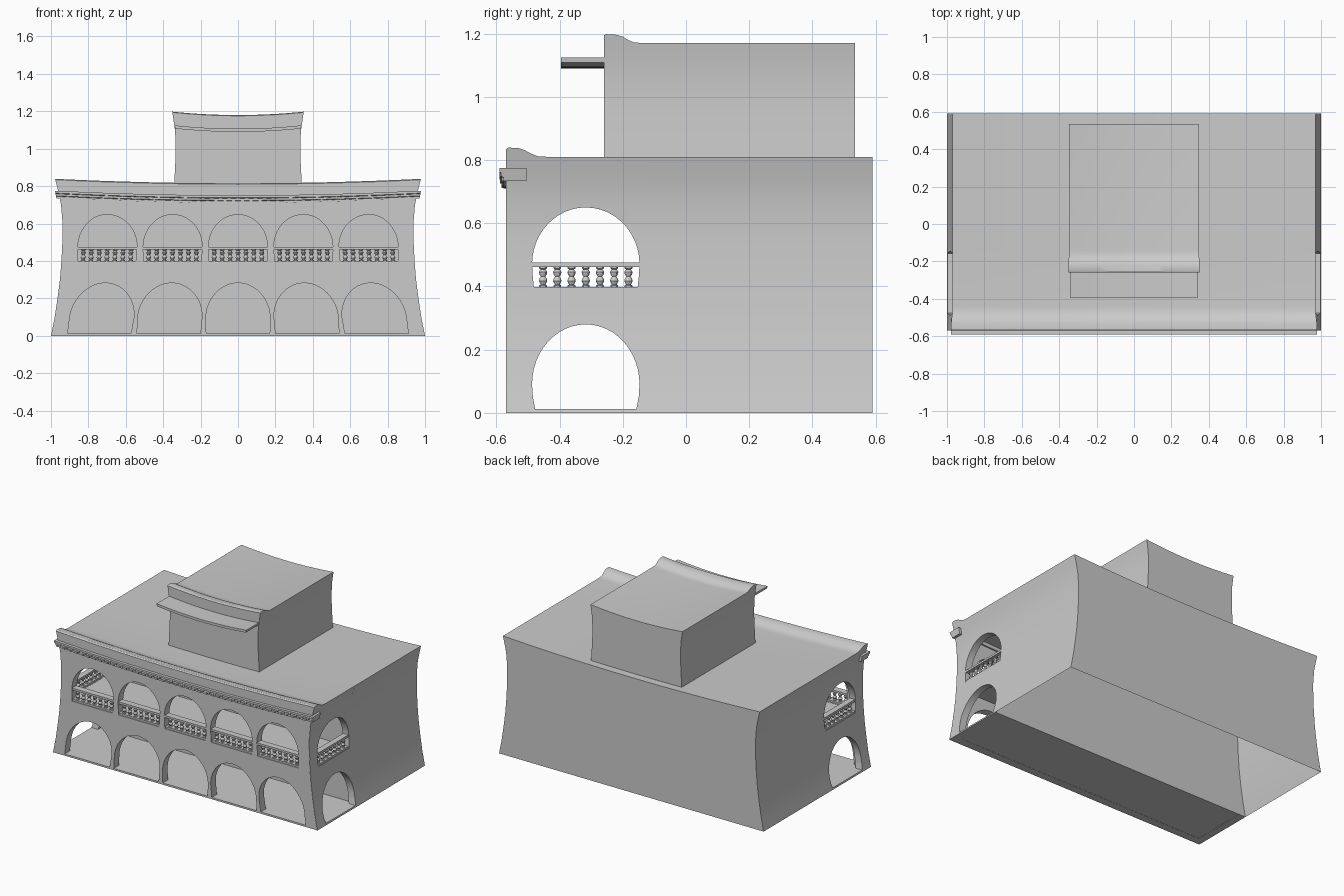
import bpy, bmesh, math
from mathutils import Vector

if "Cube" in bpy.data.objects:
    bpy.data.objects.remove(bpy.data.objects["Cube"])

# ---- gentle cartoon warp: waisted sides and sagging roof lines ----
HALL = [(0, 1.0), (.1, .98), (.2, .965), (.3, .952), (.4, .944), (.5, .939),
        (.6, .938), (.7, .946), (.78, .963), (.84, .978)]
TOWER = [(.75, .345), (.85, .339), (.95, .334), (1.03, .333), (1.1, .337), (1.2, .352)]


def lerp(table, z):
    for (z0, a), (z1, b) in zip(table, table[1:]):
        if z <= z1:
            return a + (b - a) * max(0, (z - z0) / (z1 - z0))
    return table[-1][1]


def smooth(a, b, t):
    t = min(1, max(0, (t - a) / (b - a)))
    return t * t * (3 - 2 * t)


def warp_hall(v):
    sag = .024 * smooth(.64, .74, v.z) * (1 - min(1, v.x * v.x))
    return Vector((v.x * lerp(HALL, v.z), v.y, v.z - sag))


def warp_tower(v):
    sag = .018 * smooth(.95, 1.1, v.z) * (1 - min(1, v.x * v.x))
    return Vector((v.x * lerp(TOWER, v.z), v.y, v.z - sag))


def finish(name, bm, warp=warp_hall, cut=True):
    if cut:
        planes = [((0, 0, .05 * i + .0013), (0, 0, 1)) for i in range(25)]
        planes += [((.125 * i, 0, 0), (1, 0, 0)) for i in range(-8, 9)]
        for co, no in planes:
            bmesh.ops.bisect_plane(bm, geom=bm.verts[:] + bm.edges[:] + bm.faces[:],
                                   plane_co=co, plane_no=no, dist=1e-5)
    for v in bm.verts:
        v.co = warp(v.co)
    me = bpy.data.meshes.new(name)
    bm.to_mesh(me)
    bm.free()
    ob = bpy.data.objects.new(name, me)
    bpy.context.collection.objects.link(ob)
    return ob


def prism(loops, axis, d0, d1):
    """Outline with holes, extruded along x or y."""
    bm = bmesh.new()
    edges = []
    for loop in loops:
        vs = [bm.verts.new((d0, a, b) if axis == 'x' else (a, d0, b)) for a, b in loop]
        edges += [bm.edges.new((vs[i - 1], vs[i])) for i in range(len(vs))]
    n = (1, 0, 0) if axis == 'x' else (0, 1, 0)
    bmesh.ops.triangle_fill(bm, edges=edges, use_beauty=True, normal=n)
    ext = bmesh.ops.extrude_face_region(bm, geom=bm.faces[:])
    moved = [g for g in ext['geom'] if isinstance(g, bmesh.types.BMVert)]
    bmesh.ops.translate(bm, verts=moved, vec=Vector(n) * (d1 - d0))
    bmesh.ops.recalc_face_normals(bm, faces=bm.faces[:])
    return bm


def rect(a0, a1, b0, b1):
    return [(a0, b0), (a1, b0), (a1, b1), (a0, b1)]


def arch(c, half, foot, z0, spring, top, n=24):
    pts = [(c - foot, z0), (c - half * .985, (z0 + spring) / 2)]
    for i in range(n + 1):
        t = math.pi * i / n
        pts.append((c - half * math.cos(t), spring + (top - spring) * math.sin(t)))
    return pts + [(c + half * .985, (z0 + spring) / 2), (c + foot, z0)]


def add_box(bm, lo, hi):
    g = bmesh.ops.create_cube(bm, size=1)
    for v in g['verts']:
        v.co = Vector([lo[k] + (v.co[k] + .5) * (hi[k] - lo[k]) for k in range(3)])


def add_baluster(bm, x, y, n=10):
    prof = [(.013, .396), (.013, .403), (.008, .406), (.014, .417), (.012, .425),
            (.007, .431), (.012, .438), (.014, .446), (.008, .454), (.013, .457), (.013, .464)]
    rings = [[bm.verts.new((x + r * math.cos(2 * math.pi * i / n),
                            y + r * math.sin(2 * math.pi * i / n), z)) for i in range(n)]
             for r, z in prof]
    for a, b in zip(rings, rings[1:]):
        for i in range(n):
            j = (i + 1) % n
            bm.faces.new((a[i], a[j], b[j], b[i]))


BAYS = [.3715 * i for i in range(-2, 3)]
SIDE_C = -.317

# main hall: open underneath
bm = prism([rect(-.13, .59, 0, .81)], 'x', -1, 1)
bmesh.ops.delete(bm, geom=[f for f in bm.faces if f.normal.z < -.9], context='FACES')
finish("main_hall", bm)

# porch roof with curled front parapet
finish("porch_roof", prism([[(-.13, .757), (-.57, .757), (-.57, .834), (-.562, .839), (-.53, .838),
                             (-.51, .831), (-.49, .82), (-.47, .812), (-.44, .81), (-.13, .81)]],
                           'x', -1, 1))

# arcaded front wall
holes = []
for c in BAYS:
    holes.append(arch(c, .175, .17, .012, .1, .282))
    holes.append(arch(c, .168, .163, .387, .475, .648))
finish("front_arcade", prism([rect(-.999, .999, 0, .757)] + holes, 'y', -.57, -.515))

# side walls of the porch with two arches each
for s, side in ((-1, "left"), (1, "right")):
    loops = [rect(-.568, -.13, 0, .757), arch(SIDE_C, .17, .16, .012, .09, .28),
             arch(SIDE_C, .17, .163, .387, .47, .65)]
    finish(side + "_arcade", prism(loops, 'x', s * .95, s * 1.0))

# porch floors
finish("ground_floor", prism([rect(-.567, -.13, .001, .012)], 'x', -.998, .998))
finish("upper_floor", prism([rect(-.517, -.13, .345, .386)], 'x', -.952, .952))

# balustrades
rails, posts = bmesh.new(), bmesh.new()
for c in BAYS:
    add_box(rails, (c - .17, -.566, .461), (c + .17, -.522, .475))
    add_box(rails, (c - .165, -.564, .384), (c + .165, -.522, .399))
    for i in range(-3, 4):
        add_baluster(posts, c + i * .045, -.545)
for s in (-1, 1):
    a, b = sorted((s * .955, s * .997))
    add_box(rails, (a, SIDE_C - .172, .461), (b, SIDE_C + .172, .475))
    add_box(rails, (a, SIDE_C - .165, .384), (b, SIDE_C + .165, .399))
    for i in range(-3, 4):
        add_baluster(posts, s * .977, SIDE_C + i * .045)
finish("balcony_rails", rails)
finish("balusters", posts, cut=False)

# stepped cornice with small dentils
finish("cornice", prism([[(-.505, .775), (-.59, .775), (-.59, .762), (-.583, .758), (-.583, .748),
                          (-.577, .744), (-.577, .733), (-.505, .733)]], 'x', -1.018, 1.018))
dentils = bmesh.new()
for i in range(-20, 21):
    x = i * .049
    add_box(dentils, (x - .009, -.589, .749), (x + .009, -.58, .76))
    if i < 20:
        add_box(dentils, (x + .016, -.583, .735), (x + .033, -.575, .746))
finish("cornice_dentils", dentils, cut=False)

# upper tower with curled parapet
finish("roof_tower", prism([[(-.26, .76), (-.26, 1.194), (-.252, 1.198), (-.22, 1.196), (-.2, 1.19),
                             (-.18, 1.178), (-.165, 1.172), (-.14, 1.17), (.535, 1.17), (.535, .76)]],
                           'x', -1, 1), warp_tower)

# thin canopy board on the tower
finish("tower_canopy", prism([rect(-.395, -.25, 1.108, 1.125)], 'x', -.995, .995), warp_tower)

for ob in bpy.context.scene.objects:
    ob.select_set(True)
    bpy.context.view_layer.objects.active = ob
bpy.ops.object.shade_smooth_by_angle(angle=math.radians(30))
